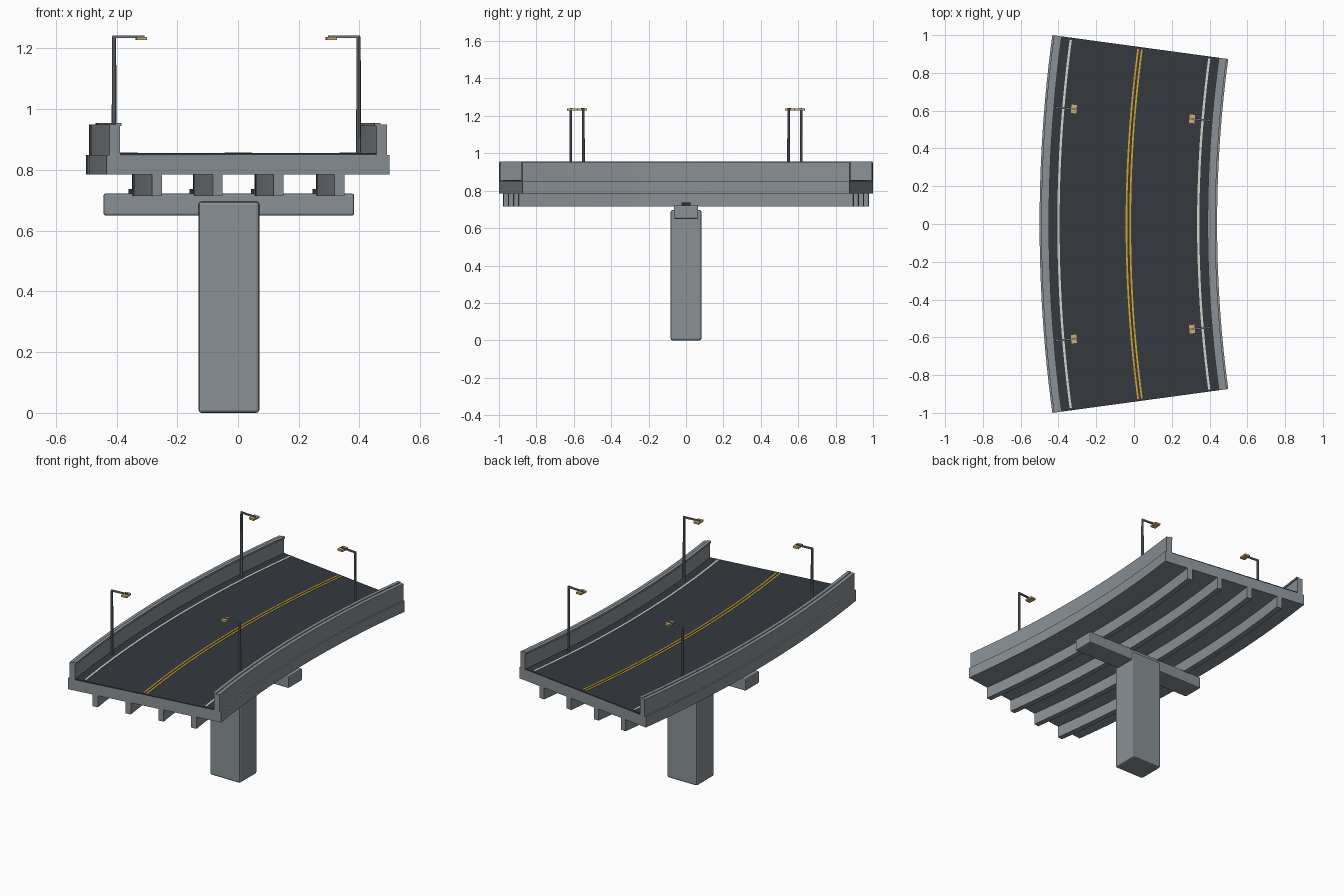
import bpy, bmesh, math
from mathutils import Matrix, Vector

cube = bpy.data.objects.get("Cube")
if cube:
    bpy.data.objects.remove(cube, do_unlink=True)

MID_R = 6.96      # radius of the road centreline
CX = 6.93         # x of the curve centre
HALF = 0.135      # half sweep angle
SEGS = 24


def material(name, rgb):
    m = bpy.data.materials.new(name)
    m.use_nodes = True
    m.diffuse_color = (*rgb, 1)
    m.node_tree.nodes["Principled BSDF"].inputs["Base Color"].default_value = (*rgb, 1)
    return m


concrete = material("concrete", (0.25, 0.28, 0.30))
asphalt = material("asphalt", (0.035, 0.041, 0.05))
white = material("white_paint", (0.64, 0.66, 0.62))
yellow = material("yellow_paint", (0.64, 0.39, 0.03))
metal = material("pole_metal", (0.17, 0.19, 0.20))
rubber = material("bearing_rubber", (0.03, 0.03, 0.035))
glow = material("lamp_tan", (0.62, 0.43, 0.17))


def road_point(offset, angle, z):
    r = MID_R - offset
    return Vector((CX - r * math.cos(angle), r * math.sin(angle), z))


def finish(name, bm, mat):
    bmesh.ops.recalc_face_normals(bm, faces=bm.faces)
    mesh = bpy.data.meshes.new(name)
    bm.to_mesh(mesh)
    bm.free()
    mesh.materials.append(mat)
    obj = bpy.data.objects.new(name, mesh)
    bpy.context.collection.objects.link(obj)
    return obj


def sweep(name, mat, o0, o1, z0, z1, half=HALF):
    """Sweep a rectangular section along the curved road."""
    bm = bmesh.new()
    rings = []
    for i in range(SEGS + 1):
        a = half * (2 * i / SEGS - 1)
        rings.append([bm.verts.new(road_point(o, a, z))
                      for o, z in ((o0, z0), (o1, z0), (o1, z1), (o0, z1))])
    for a, b in zip(rings, rings[1:]):
        for k in range(4):
            n = (k + 1) % 4
            bm.faces.new((a[k], a[n], b[n], b[k]))
    bm.faces.new(rings[0])
    bm.faces.new(rings[-1])
    return finish(name, bm, mat)


def box(name, mat, center, size, angle=0, bevel=0):
    bm = bmesh.new()
    bmesh.ops.create_cube(bm, size=1)
    bmesh.ops.scale(bm, vec=size, verts=bm.verts)
    obj = finish(name, bm, mat)
    obj.matrix_world = Matrix.Translation(center) @ Matrix.Rotation(angle, 4, 'Z')
    if bevel:
        mod = obj.modifiers.new("soft_edges", 'BEVEL')
        mod.width = bevel
        mod.segments = 2
    return obj


# Deck, road surface and centre lines
sweep("deck", concrete, -0.47, 0.47, 0.785, 0.85)
sweep("road_surface", asphalt, -0.425, 0.425, 0.848, 0.855)
for i, o in enumerate((-0.010, 0.010)):
    sweep(f"centre_line_{i + 1}", yellow, o - 0.0045, o + 0.0045, 0.854, 0.857, HALF * 0.987)

# Edge lines, barriers and lamps on both sides
for side, s in (("right", 1), ("left", -1)):
    sweep(f"{side}_edge_line", white, s * 0.364, s * 0.376, 0.854, 0.857, HALF * 0.987)
    sweep(f"{side}_barrier", concrete, s * 0.426, s * 0.461, 0.849, 0.95)
    sweep(f"{side}_barrier_cap", concrete, s * 0.420, s * 0.440, 0.944, 0.955)
    for end, a in (("front", -0.0838), ("back", 0.0838)):
        label = f"{side}_{end}_lamp"
        bm = bmesh.new()
        bmesh.ops.create_cone(bm, cap_ends=True, segments=8, radius1=0.008,
                              radius2=0.007, depth=0.39)
        pole = finish(label + "_pole", bm, metal)
        pole.location = road_point(s * 0.404, a, 1.045)
        box(label + "_arm", metal, road_point(s * 0.356, a, 1.239), (0.105, 0.009, 0.009), -a)
        box(label + "_head", glow, road_point(s * 0.314, a, 1.233), (0.034, 0.05, 0.011), -a)

# Curved girders resting on bearings
for i in range(4):
    o = (i - 1.5) * 0.202
    sweep(f"girder_{i + 1}", concrete, o - 0.0165, o + 0.0165, 0.715, 0.786)
    box(f"bearing_{i + 1}", rubber, (CX - MID_R + o, 0, 0.729), (0.056, 0.05, 0.018))

# Pier column and cap beam
box("pier_cap", concrete, (-0.03, 0, 0.686), (0.825, 0.13, 0.072), bevel=0.006)
box("pier_column", concrete, (-0.03, 0, 0.348), (0.2, 0.165, 0.696), bevel=0.01)
